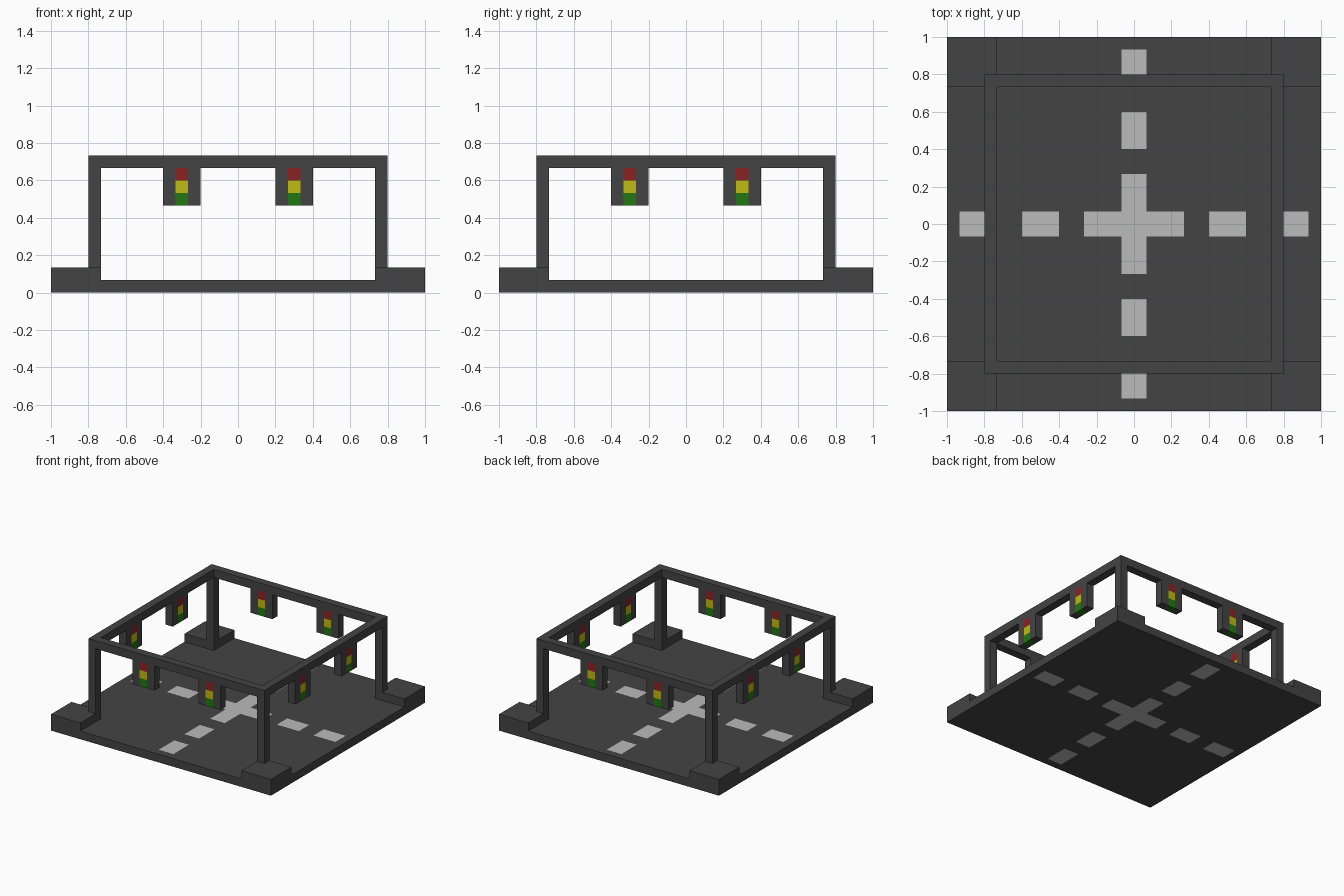
import bpy, bmesh, math
from mathutils import Matrix, Vector

cube = bpy.data.objects.get("Cube")
if cube:
    bpy.data.objects.remove(cube, do_unlink=True)

U = 1 / 15  # block unit


def material(name, rgb):
    lin = [((c / 255 + 0.055) / 1.055) ** 2.4 if c > 10 else c / 255 / 12.92 for c in rgb]
    m = bpy.data.materials.new(name)
    m.use_nodes = True
    m.diffuse_color = (*lin, 1)
    bsdf = m.node_tree.nodes["Principled BSDF"]
    bsdf.inputs["Base Color"].default_value = (*lin, 1)
    bsdf.inputs["Roughness"].default_value = 0.9
    return m


DARK = material("dark_grey", (68, 68, 68))
PAINT = material("light_grey", (187, 187, 187))
RED = material("red", (138, 34, 34))
YELLOW = material("yellow", (190, 187, 17))
GREEN = material("green", (34, 120, 17))


def finish(name, bm, mats):
    bmesh.ops.recalc_face_normals(bm, faces=bm.faces)
    me = bpy.data.meshes.new(name)
    bm.to_mesh(me)
    bm.free()
    for m in mats:
        me.materials.append(m)
    ob = bpy.data.objects.new(name, me)
    bpy.context.collection.objects.link(ob)
    return ob


def box(name, lo, hi, mats=(DARK,), cuts=(), rule=None, turn=0):
    """Box between two corners in block units, cut along planes, coloured by rule."""
    lo, hi = Vector(lo), Vector(hi)
    bm = bmesh.new()
    bmesh.ops.create_cube(bm, size=1)
    for v in bm.verts:
        v.co = Vector([(a + b) / 2 + c * (b - a) for a, b, c in zip(lo, hi, v.co)])
    for axis, pos in cuts:
        n = Vector([float(i == axis) for i in range(3)])
        bmesh.ops.bisect_plane(bm, geom=bm.verts[:] + bm.edges[:] + bm.faces[:],
                               plane_co=n * pos, plane_no=n)
    if rule:
        for f in bm.faces:
            f.material_index = rule(f.calc_center_median())
    bm.transform(Matrix.Rotation(turn, 4, "Z") @ Matrix.Scale(U, 4))
    return finish(name, bm, mats)


# Road slab with dashed lines and a central cross
def road_rule(c):
    across, along = sorted((abs(c.x), abs(c.y)))
    dash = along < 4 or 6 < along < 9 or 11 < along < 14
    return int(across < 1 and dash)


road_cuts = [(a, s * p) for a in (0, 1) for s in (-1, 1) for p in (1, 4, 6, 9, 11, 14)]
box("road_slab", (-15, -15, 0), (15, 15, 1), (DARK, PAINT), road_cuts, road_rule)

# Corner kerbs and posts
for sx, side in ((-1, "right"), (1, "left")):
    for sy, end in ((-1, "front"), (1, "back")):
        def corner(name, a, b, z0, z1):
            xs, ys = sorted((sx * a, sx * b)), sorted((sy * a, sy * b))
            box(f"{end}_{side}_{name}", (xs[0], ys[0], z0), (xs[1], ys[1], z1))
        corner("kerb", 11, 15, 1, 2)
        corner("post", 11, 12, 2, 10)

# Square top frame
bm = bmesh.new()
signs = ((-1, -1), (1, -1), (1, 1), (-1, 1))
outer, inner = [[bm.verts.new((x * r * U, y * r * U, 10 * U)) for x, y in signs]
                for r in (12, 11)]
ring = [bm.faces.new((outer[i], outer[(i + 1) % 4], inner[(i + 1) % 4], inner[i]))
        for i in range(4)]
ext = bmesh.ops.extrude_face_region(bm, geom=ring, use_keep_orig=True)
bmesh.ops.translate(bm, vec=(0, 0, U),
                    verts=[g for g in ext["geom"] if isinstance(g, bmesh.types.BMVert)])
finish("top_frame", bm, [DARK])

# Two signal lights hanging under each beam
for k, side in enumerate(("front", "left", "back", "right")):
    for mid in (-4.5, 4.5):
        def light_rule(c, mid=mid):
            if abs(c.x - mid) > 0.5:
                return 0
            return 1 if c.z > 9 else 2 if c.z > 8 else 3
        cuts = [(0, mid - 0.5), (0, mid + 0.5), (2, 8), (2, 9)]
        box(f"{side}_signal_{1 if mid < 0 else 2}", (mid - 1.5, -12, 7), (mid + 1.5, -11, 10),
            (DARK, RED, YELLOW, GREEN), cuts, light_rule, k * math.pi / 2)
